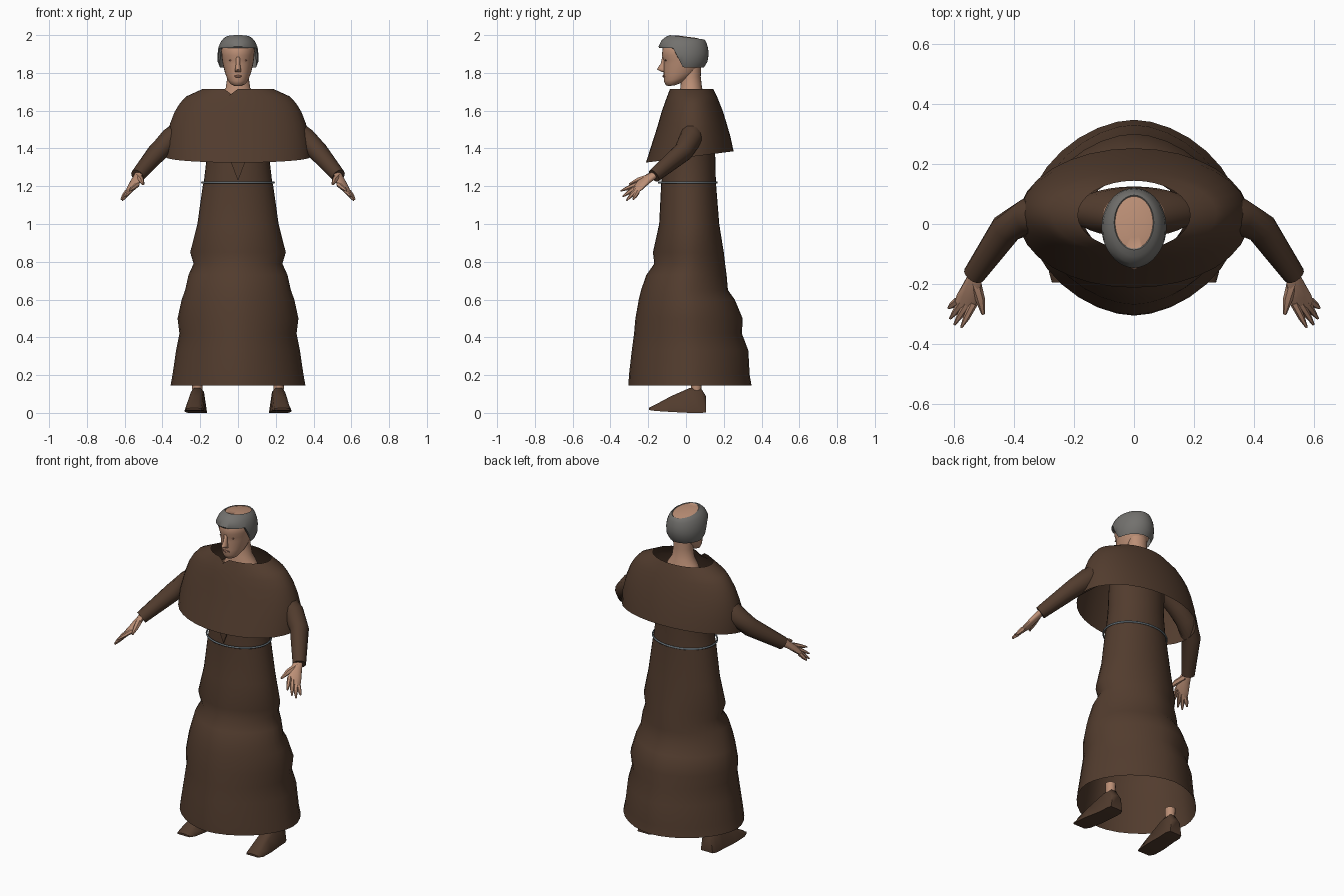
import bpy
from math import sin, cos, pi, radians, copysign
from mathutils import Vector

cube = bpy.data.objects.get("Cube")
if cube:
    bpy.data.objects.remove(cube, do_unlink=True)


def material(name, rgb):
    m = bpy.data.materials.new(name)
    m.use_nodes = True
    col = (*rgb, 1)
    m.diffuse_color = col
    bsdf = next(n for n in m.node_tree.nodes if n.type == 'BSDF_PRINCIPLED')
    bsdf.inputs["Base Color"].default_value = col
    bsdf.inputs["Roughness"].default_value = 0.8
    return m


BROWN = material("brown wool", (0.084, 0.045, 0.027))
SKIN = material("skin", (0.50, 0.275, 0.18))
DARK_SKIN = material("dark skin", (0.25, 0.12, 0.08))
HAIR = material("grey hair", (0.17, 0.165, 0.155))
CORD = material("cord grey", (0.13, 0.16, 0.18))


def ring(zf, rx, y0, y1, n=32, zb=None, power=2.0):
    """Horizontal oval starting at the front; zb tilts the back, power squares or pinches it."""
    zb = zf if zb is None else zb
    pts = []
    for i in range(n):
        a = 2 * pi * i / n
        sx = copysign(abs(sin(a)) ** (2 / power), sin(a))
        t = (1 - copysign(abs(cos(a)) ** (2 / power), cos(a))) / 2
        pts.append(Vector((rx * sx, y0 + (y1 - y0) * t, zf + (zb - zf) * t)))
    return pts


def loft(name, rings, mats, caps=(True, True), angle=50):
    n = len(rings[0])
    verts = [p for r in rings for p in r]
    faces = []
    for k in range(len(rings) - 1):
        for i in range(n):
            j = (i + 1) % n
            faces.append((k * n + i, k * n + j, k * n + n + j, k * n + n + i))
    if caps[0]:
        faces.append(tuple(reversed(range(n))))
    if caps[1]:
        faces.append(tuple(range(len(verts) - n, len(verts))))
    me = bpy.data.meshes.new(name)
    me.from_pydata(verts, [], faces)
    for m in mats:
        me.materials.append(m)
    for p in me.polygons:
        p.use_smooth = True
    me.set_sharp_from_angle(angle=radians(angle))
    ob = bpy.data.objects.new(name, me)
    bpy.context.collection.objects.link(ob)
    return ob


def oval(c, u, v, n):
    return [c + u * cos(2 * pi * k / n) + v * sin(2 * pi * k / n) for k in range(n)]


def tube(name, path, radii, mat, n=14):
    """Tapered limb along a path."""
    pts = [Vector(p) for p in path]
    rings = []
    for i, p in enumerate(pts):
        d = (pts[min(i + 1, len(pts) - 1)] - pts[max(i - 1, 0)]).normalized()
        u = d.cross(Vector((0, 0, 1))).normalized()
        rings.append(oval(p, u * radii[i], u.cross(d) * radii[i], n))
    return loft(name, rings, [mat])


# Long robe, open at hem and neck: height, half width, front, back
robe = [(.145, .357, -.305, .347), (.2, .347, -.302, .337), (.33, .328, -.287, .33),
        (.42, .31, -.275, .296), (.50, .32, -.268, .30), (.60, .298, -.25, .258),
        (.65, .28, -.238, .222), (.73, .262, -.21, .215), (.79, .235, -.168, .207),
        (.85, .253, -.175, .20), (1.0, .215, -.142, .176), (1.2, .187, -.132, .16),
        (1.23, .18, -.13, .158), (1.35, .166, -.125, .155), (1.55, .17, -.10, .15)]
loft("robe", [ring(*r, power=1.78 if r[0] < 1 else 2) for r in robe], [BROWN], (False, False))

# Yoke of the robe around the neck, inside the cape
loft("robe_yoke", [ring(*r) for r in ((1.57, .21, -.045, .125), (1.61, .18, -.043, .122),
                                      (1.665, .085, -.04, .1))], [BROWN], (False, False))

# Shoulder cape with a small notch in the collar
cape = [(1.325, .385, -.212, .252, 1.385), (1.42, .382, -.182, .236, 1.46),
        (1.52, .36, -.15, .213, 1.54), (1.59, .335, -.13, .194, 1.6),
        (1.64, .307, -.113, .178, 1.64), (1.675, .275, -.1, .164, 1.675),
        (1.715, .187, -.085, .144, 1.715)]
cape_rings = [ring(z, rx, y0, y1, 32, zb) for z, rx, y0, y1, zb in cape]
cape_rings[-1][-1].z -= .028
loft("shoulder_cape", cape_rings, [BROWN], (False, False))

# Pointed hood tip hanging below the cape
loft("front_point", [[Vector((x, y, z)) for x, z in ((-.055, 1.37), (.055, 1.37), (0, 1.23))]
                     for y in (-.136, -.142)], [BROWN])

# Waist cord
cord = []
for i in range(40):
    a = 2 * pi * i / 40
    out = Vector((sin(a), -cos(a), 0))
    centre = Vector((.19 * sin(a), .009 - .153 * cos(a), 1.22))
    cord.append(oval(centre, out * .005, Vector((0, 0, .006)), 8))
loft("waist_cord", cord + [cord[0]], [CORD], (False, False))

# Neck and upper chest
neck = [(1.64, .11, -.04, .105), (1.685, .088, -.04, .098), (1.72, .065, -.03, .085),
        (1.78, .056, -.025, .078), (1.86, .058, -.02, .08)]
loft("neck", [ring(*r, 24) for r in neck], [SKIN])

# Head, with the jaw rising towards the back
head = [(1.73, .022, -.092, -.055, 1.735), (1.735, .042, -.107, -.01, 1.755),
        (1.757, .057, -.117, .035, 1.78), (1.79, .068, -.118, .065, 1.805),
        (1.845, .08, -.118, .09, 1.845), (1.868, .084, -.119, .1, 1.87),
        (1.893, .087, -.128, .1, 1.895), (1.94, .088, -.122, .1, 1.93), (1.97, .06, -.09, .08, 1.955)]
loft("head", [ring(z, rx, y0, y1, 28, zb) for z, rx, y0, y1, zb in head], [SKIN])


# Hair cap with raised front hairline and bald crown
def hairline(y):
    return 1.828 + .105 * min(1, max(0, (-.015 - y) / .055))


hair = [(1.825, .096, -.128, .095, 1.825), (1.86, .108, -.136, .114, 1.86),
        (1.90, .108, -.142, .12, 1.90), (1.94, .104, -.146, .117, 1.93),
        (1.972, .092, -.13, .11, 1.955), (1.99, .079, -.108, .103, 1.97),
        (2.0, .066, -.086, .096, 1.977), (1.996, .063, -.082, .092, 1.974),
        (1.998, .035, -.045, .055, 1.985)]
hair_rings = [ring(z, rx, y0, y1, 40, zb) for z, rx, y0, y1, zb in hair]
for r in hair_rings[:4]:
    for p in r:
        p.z = max(p.z, hairline(p.y))
hair_ob = loft("hair", hair_rings, [HAIR, SKIN], (False, True))
for p in hair_ob.data.polygons:
    c = p.center
    if c.z > 1.97 and (c.x / .064) ** 2 + ((c.y - .005) / .088) ** 2 < 1:
        p.material_index = 1

# Nose and lips
nose = [(1.805, .015, -.128, -.1), (1.817, .017, -.153, -.1), (1.826, .014, -.15, -.1),
        (1.85, .011, -.133, -.1), (1.885, .012, -.126, -.1)]
loft("nose", [ring(*r, 12) for r in nose], [SKIN], angle=80)
loft("lips", [ring(z, rx, y, -.1, 14) for z, rx, y in
              ((1.775, .01, -.119), (1.779, .022, -.124), (1.784, .022, -.124), (1.788, .01, -.12))],
     [DARK_SKIN])

for side, s in (("left", 1), ("right", -1)):
    loft(side + "_eye", [oval(Vector((s * .036, y, 1.866)), Vector((.012, 0, 0)), Vector((0, 0, .004)), 10)
                         for y in (-.103, -.11)], [DARK_SKIN])
    # Sleeve
    tube(side + "_sleeve", [(s * .18, .035, 1.56), (s * .28, .03, 1.51), (s * .355, .025, 1.45),
                            (s * .425, -.015, 1.382), (s * .533, -.17, 1.255)],
         [.05, .058, .06, .053, .037], BROWN)
    # Flat palm, spread from thumb side to little finger side
    across = Vector((s * .8, .1, -.55)).normalized()
    thin = across.cross(Vector((s * .03, -.1, -.07))).normalized()
    palm = [((.525, -.155, 1.268), .022, .02), ((.538, -.2, 1.24), .036, .018),
            ((.552, -.24, 1.208), .046, .016), ((.567, -.275, 1.18), .042, .01)]
    loft(side + "_palm", [oval(Vector((s * c[0], *c[1:])), across * w, thin * t, 10)
                          for c, w, t in palm], [SKIN])
    # Fingers from little to index, then thumb
    knuckle = Vector((s * .56, -.26, 1.19))
    tips = [(.618, -.28, 1.13), (.612, -.315, 1.125), (.598, -.335, 1.145), (.575, -.345, 1.175)]
    for i, (x, y, z) in enumerate(tips):
        tip = Vector((s * x, y, z))
        base = knuckle + across * (.033 - .022 * i)
        tube(f"{side}_finger_{i + 1}", [base, base.lerp(tip, .6), tip], [.014, .011, .004], SKIN, 6)
    tube(side + "_thumb", [(s * .53, -.19, 1.248), (s * .512, -.25, 1.232), (s * .502, -.3, 1.21)],
         [.02, .016, .006], SKIN, 6)
    # Ankle
    loft(side + "_ankle", [[p + Vector((s * .215, .055, 0)) for p in ring(z, r, -r, r, 12)]
                           for z, r in ((.1, .026), (.18, .03))], [SKIN])
    # Shoe, sections from heel to toe: y, outward shift, bottom and top half width, sole, height
    shoe = []
    for y, dx, wb, wt, z0, h in ((.105, 0, .04, .03, .002, .09), (.08, 0, .05, .033, 0, .13),
                                 (.02, .003, .05, .033, 0, .132), (-.08, .012, .055, .036, .005, .088),
                                 (-.16, .018, .052, .04, .01, .045), (-.195, .02, .04, .03, .015, .027)):
        x = s * (.213 + dx)
        shoe.append([Vector((x + px, y, z)) for px, z in
                     ((-wb, z0), (wb, z0), (wb * .96, z0 + .01), (wt, h * .85), (wt * .5, h),
                      (-wt * .5, h), (-wt, h * .85), (-wb * .96, z0 + .01))])
    loft(side + "_shoe", shoe, [BROWN], angle=50)
